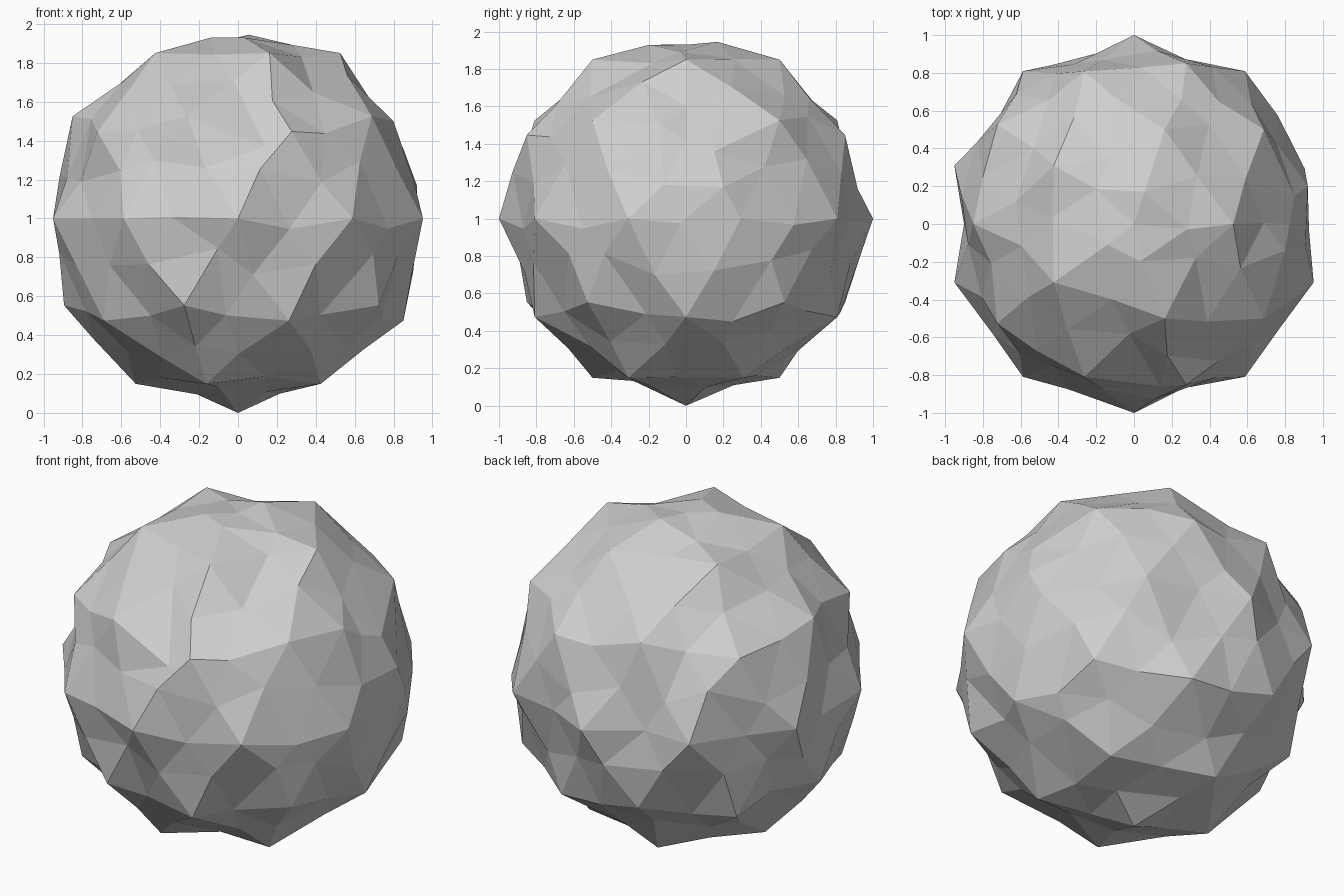
import bpy, bmesh, random
from mathutils import Vector

cube = bpy.data.objects.get("Cube")
if cube:
    bpy.data.objects.remove(cube, do_unlink=True)

random.seed(7)

# Stone grey material
stone = bpy.data.materials.new("stone_grey")
stone.use_nodes = True
grey = (0.62, 0.62, 0.62, 1)
stone.diffuse_color = grey
stone.node_tree.nodes["Principled BSDF"].inputs["Base Color"].default_value = grey

# Base ball, then a flat subdivision gives every edge a midpoint to chip
bm = bmesh.new()
bmesh.ops.create_icosphere(bm, subdivisions=2, radius=1)
bmesh.ops.subdivide_edges(bm, edges=bm.edges[:], cuts=1, use_grid_fill=True)

# Corners lie on the sphere, midpoints lie below it
corners = [v for v in bm.verts if v.co.length > 0.985]
chips = [v for v in bm.verts if v.co.length <= 0.985]


def nearest(verts, point):
    return min(verts, key=lambda v: (v.co - Vector(point)).length)


# Larger chips: midpoint -> moved position
moves = [
    ((0.08, 0.25, 0.93), (0.055, 0.17, 0.945)),
    ((-0.21, -0.15, 0.93), (-0.14, -0.11, 0.93)),
    ((0.01, -0.83, 0.49), (0.14, -0.86, 0.37)),
    ((-0.95, 0, 0), (-0.9, 0, -0.05)),
    ((0.79, -0.25, 0.49), (0.8, -0.14, 0.5)),
    ((0.79, 0.25, 0.49), (0.85, 0.15, 0.36)),
    ((0.92, 0.15, 0.22), (0.92, 0.2, 0.17)),
]
big_chips = [(nearest(chips, a), Vector(b)) for a, b in moves]

# Worn-down corners
for point, radius in [((0, 0, 1), 0.93), ((0.89, 0, 0.45), 0.92),
                      ((0.95, 0.31, 0), 0.95)]:
    v = nearest(corners, point)
    v.co = v.co.normalized() * radius

# Small random chips: slide along the surface and press inward
for v in chips:
    out = v.co.normalized()
    slide = Vector([random.uniform(-0.06, 0.06) for _ in range(3)])
    slide -= out * slide.dot(out)
    v.co += slide + out * random.uniform(-0.05, 0.005)

for v, target in big_chips:
    v.co = target

# Rest the stone on the floor
bmesh.ops.translate(bm, verts=bm.verts[:], vec=(0, 0, 1))
bmesh.ops.triangulate(bm, faces=bm.faces[:])
bmesh.ops.recalc_face_normals(bm, faces=bm.faces[:])

mesh = bpy.data.meshes.new("rough_boulder")
bm.to_mesh(mesh)
bm.free()
mesh.materials.append(stone)
boulder = bpy.data.objects.new("rough_boulder", mesh)
bpy.context.collection.objects.link(boulder)
